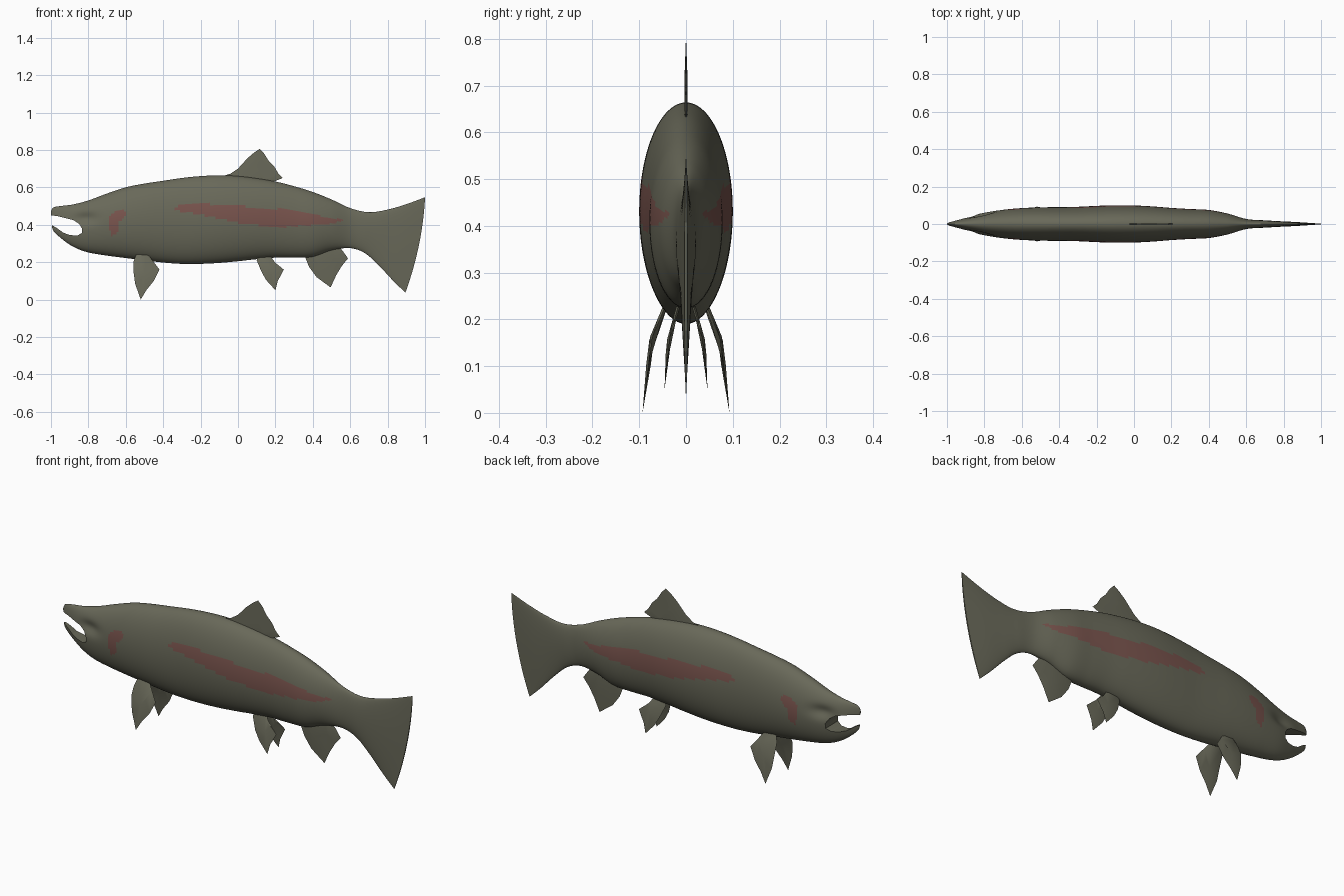
import bpy, bmesh, math
from mathutils import Vector

if "Cube" in bpy.data.objects:
    bpy.data.objects.remove(bpy.data.objects["Cube"])


def material(name, rgb):
    m = bpy.data.materials.new(name)
    m.diffuse_color = (*rgb, 1)
    m.use_nodes = True
    m.node_tree.nodes["Principled BSDF"].inputs["Base Color"].default_value = m.diffuse_color
    return m


olive = material("olive_grey", (0.14, 0.14, 0.10))
rose = material("dull_rose", (0.19, 0.088, 0.074))


def make_object(name, bm, mats):
    bmesh.ops.recalc_face_normals(bm, faces=bm.faces)
    me = bpy.data.meshes.new(name)
    bm.to_mesh(me)
    bm.free()
    for m in mats:
        me.materials.append(m)
    ob = bpy.data.objects.new(name, me)
    bpy.context.collection.objects.link(ob)
    return ob


def spline(rows, steps):
    """Catmull-Rom resampling of a list of rows."""
    pts = [Vector(r) for r in rows]
    out = []
    for i in range(len(pts) - 1):
        a, b = pts[max(i - 1, 0)], pts[i]
        c, d = pts[i + 1], pts[min(i + 2, len(pts) - 1)]
        for k in range(steps):
            t = k / steps
            out.append(0.5 * (2 * b + (c - a) * t + (2 * a - 5 * b + 4 * c - d) * t * t
                              + (3 * b - a - 3 * c + d) * t ** 3))
    return out + [pts[-1]]


def inside(x, z, poly):
    hit = False
    for (x1, z1), (x2, z2) in zip(poly, poly[1:] + poly[:1]):
        if (z1 > z) != (z2 > z) and x < x1 + (z - z1) / (z2 - z1) * (x2 - x1):
            hit = not hit
    return hit


# Body and tail sections: top x, top z, bottom x, bottom z, half width
sections = [
    (-1.0, .478, -.995, .40, .003), (-.985, .498, -.985, .37, .010),
    (-.94, .506, -.93, .32, .024), (-.88, .514, -.87, .282, .042),
    (-.80, .535, -.80, .257, .061), (-.70, .572, -.70, .240, .076),
    (-.60, .605, -.60, .227, .085), (-.50, .625, -.50, .215, .089),
    (-.40, .640, -.40, .203, .090), (-.30, .655, -.30, .196, .092),
    (-.20, .665, -.20, .196, .097), (-.10, .669, -.10, .201, .100),
    (0.0, .665, 0.0, .210, .099), (.10, .653, .10, .221, .094),
    (.20, .636, .20, .229, .086), (.30, .611, .30, .229, .080),
    (.40, .580, .40, .234, .075), (.50, .540, .50, .268, .056),
    (.60, .494, .60, .280, .027), (.70, .472, .68, .252, .020),
    (.80, .486, .755, .185, .015), (.90, .515, .83, .105, .010),
    (1.0, .552, .895, .042, .003)]

# Painted patches on the flanks
stripe = [(-.34, .49), (-.30, .517), (-.1, .515), (.1, .497), (.3, .485), (.45, .45), (.57, .43),
          (.5, .41), (.2, .39), (0, .415), (-.2, .46), (-.3, .475)]
cheek = [(-.69, .45), (-.65, .48), (-.6, .482), (-.605, .45), (-.635, .42), (-.645, .36),
         (-.68, .34), (-.69, .40)]

SEG = 96
bm = bmesh.new()
rings = []
for tx, tz, bx, bz, w in spline(sections, 10):
    ring = []
    for j in range(SEG):
        a = 2 * math.pi * j / SEG
        f = (1 + math.cos(a)) / 2
        x, z, y = bx + (tx - bx) * f, bz + (tz - bz) * f, w * math.sin(a)
        # convex tail edge and hollow beside the jaw hinge
        x += 0.02 * max(0, min(1, (tx - 0.8) / 0.2)) * math.sin(a) ** 2
        y *= 1 - 0.3 * math.exp(-((x + .82) / .06) ** 2 - ((z - .44) / .03) ** 2)
        ring.append(bm.verts.new((x, y, z)))
    rings.append(ring)
for r, s in zip(rings, rings[1:]):
    for j in range(SEG):
        k = (j + 1) % SEG
        f = bm.faces.new((r[j], r[k], s[k], s[j]))
        c = f.calc_center_median()
        f.material_index = int(inside(c.x, c.z, stripe) or inside(c.x, c.z, cheek))
bm.faces.new(rings[0])
bm.faces.new(rings[-1])
body = make_object("fish_body", bm, [olive, rose])

# Open mouth cut through the head
mouth = [(-1.1, .46), (-1.0, .456), (-.96, .45), (-.92, .44), (-.88, .43), (-.85, .41), (-.834, .385),
         (-.835, .36), (-.86, .347), (-.90, .35), (-.935, .363), (-.965, .385), (-.99, .40), (-1.1, .41)]
bm = bmesh.new()
sides = [[bm.verts.new((x, y, z)) for x, z in mouth] for y in (-.2, .2)]
for s in sides:
    bm.faces.new(s)
for j in range(len(mouth)):
    k = (j + 1) % len(mouth)
    bm.faces.new((sides[0][j], sides[0][k], sides[1][k], sides[1][j]))
cutter = make_object("mouth_cutter", bm, [olive])
cutter.hide_render = True
mod = body.modifiers.new("mouth", 'BOOLEAN')
mod.operation, mod.solver, mod.object = 'DIFFERENCE', 'EXACT', cutter
bpy.context.view_layer.objects.active = body
bpy.ops.object.modifier_apply(modifier=mod.name)
bpy.data.objects.remove(cutter)


def fin(name, outline, thick, spread=lambda z: 0.0, side=1):
    """Thin lens-shaped fin; the first and last outline points are the root."""
    bm = bmesh.new()
    root = (Vector(outline[0]) + Vector(outline[-1])) / 2
    inner = [root.lerp(Vector(p), 0.6) for p in outline]

    def put(p, off):
        return bm.verts.new((p[0], side * spread(p[1]) + off, p[1]))
    edge = [put(p, 0) for p in outline]
    for off in (thick, -thick):
        mid = [put(p, off) for p in inner]
        for j in range(len(edge)):
            k = (j + 1) % len(edge)
            bm.faces.new((edge[j], edge[k], mid[k], mid[j]))
        bm.faces.new(mid)
    return make_object(name, bm, [olive])


# Middle fins
parts = [body]
parts.append(fin("dorsal_fin", [(-.06, .62), (-.085, .664), (-.04, .678), (0, .705), (.05, .76), (.085, .79),
                                (.115, .81), (.14, .785), (.165, .745), (.195, .715), (.215, .68),
                                (.24, .655), (.19, .635), (.15, .60)], .003))
parts.append(fin("anal_fin", [(.38, .27), (.36, .23), (.38, .18), (.42, .125), (.495, .07), (.525, .135),
                              (.555, .185), (.588, .225), (.56, .265), (.53, .30)], .006))


# Paired fins
def pectoral_y(z):
    return .073 + (.165 - z) * (.125 if z < .165 else .42)


def pelvic_y(z):
    return .037 + (.16 - z) * (.085 if z < .16 else .28)


for side, tag in ((1, "left"), (-1, "right")):
    parts.append(fin(tag + "_pectoral_fin",
                     [(-.54, .265), (-.558, .21), (-.56, .165), (-.55, .09), (-.52, .005), (-.49, .055),
                      (-.45, .105), (-.42, .165), (-.45, .205), (-.48, .245), (-.49, .265)],
                     .005, pectoral_y, side))
    parts.append(fin(tag + "_pelvic_fin",
                     [(.11, .25), (.10, .215), (.125, .155), (.15, .11), (.2, .055), (.213, .105),
                      (.245, .165), (.21, .19), (.185, .22), (.17, .25)],
                     .004, pelvic_y, side))

# Smooth shading and exact ground contact
bpy.ops.object.select_all(action='DESELECT')
for ob in parts:
    ob.select_set(True)
    ob.location.z = -.005
bpy.context.view_layer.objects.active = body
bpy.ops.object.shade_smooth_by_angle(angle=math.radians(40))
